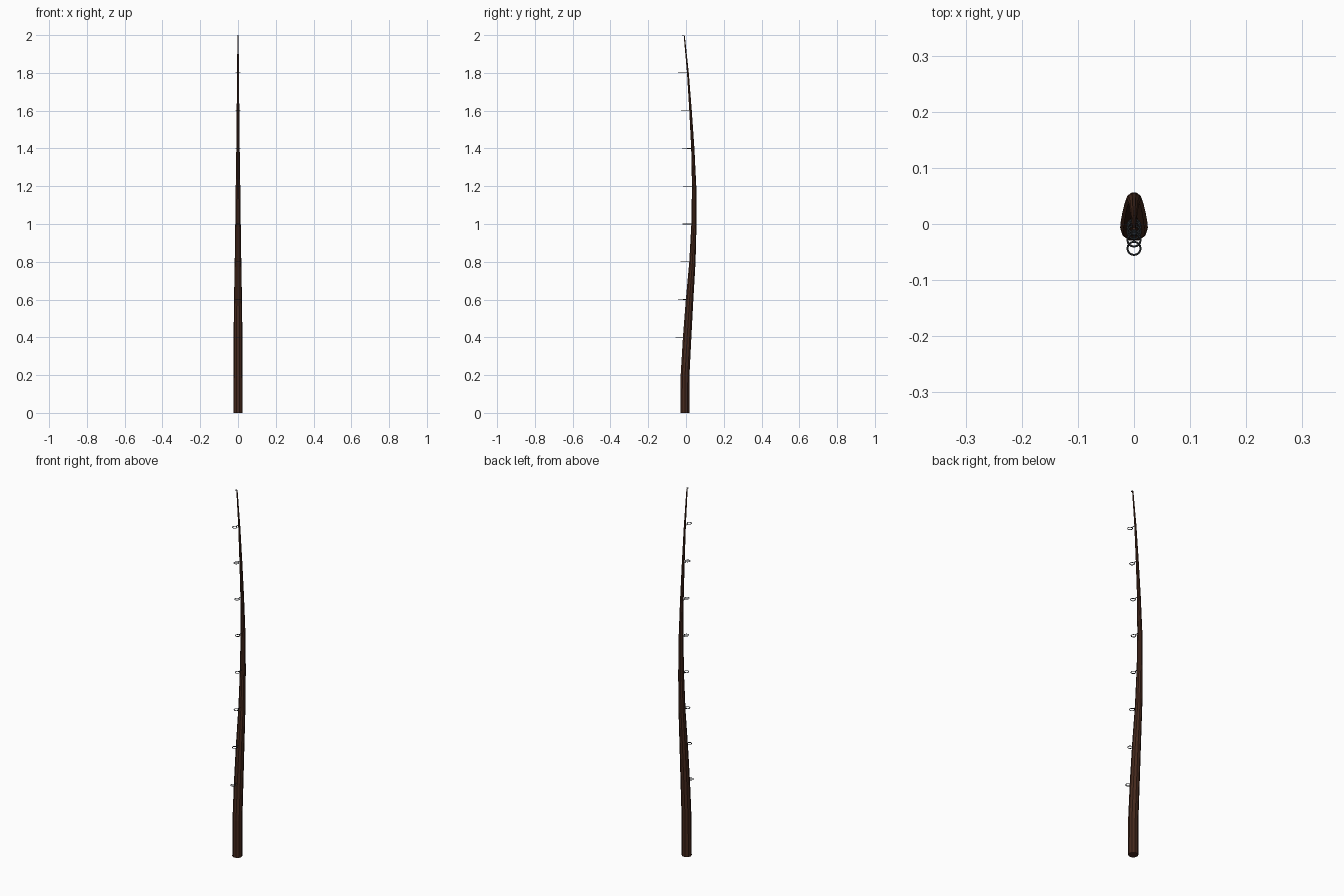
import bpy, bmesh, math
from mathutils import Vector

if "Cube" in bpy.data.objects:
    bpy.data.objects.remove(bpy.data.objects["Cube"])


def material(name, color):
    m = bpy.data.materials.new(name)
    m.diffuse_color = color
    m.use_nodes = True
    m.node_tree.nodes["Principled BSDF"].inputs["Base Color"].default_value = m.diffuse_color
    return m


wood = material("dark_wood", (0.06, 0.022, 0.012, 1))
metal = material("dark_metal", (0.03, 0.035, 0.04, 1))

# Rod stations: height, centre y, radius
STATIONS = [(0, -0.006, 0.025), (0.2, -0.005, 0.0245), (0.4, 0.006, 0.0235),
            (0.6, 0.019, 0.021), (0.8, 0.034, 0.0175), (1.0, 0.042, 0.0145),
            (1.2, 0.043, 0.012), (1.4, 0.036, 0.009), (1.6, 0.024, 0.007),
            (1.8, 0.010, 0.005), (1.995, -0.009, 0.003)]
SIDES = 10

# Tapered, gently bent rod
bm = bmesh.new()
rings = []
for z, y, r in STATIONS:
    rings.append([bm.verts.new((r * math.cos(2 * math.pi * i / SIDES),
                                y + r * math.sin(2 * math.pi * i / SIDES), z))
                  for i in range(SIDES)])
for a, b in zip(rings, rings[1:]):
    for i in range(SIDES):
        j = (i + 1) % SIDES
        bm.faces.new((a[i], a[j], b[j], b[i]))
bm.faces.new(rings[0][::-1])
bm.faces.new(rings[-1])
mesh = bpy.data.meshes.new("rod")
bm.to_mesh(mesh)
bm.free()
rod = bpy.data.objects.new("rod", mesh)
bpy.context.collection.objects.link(rod)
mesh.materials.append(wood)


def line_guide(name, z, y_back, y_ring, radius, wire):
    # Horizontal ring
    bpy.ops.mesh.primitive_torus_add(location=(0, y_ring, z), major_segments=16,
                                     minor_segments=6, major_radius=radius,
                                     minor_radius=wire)
    ring = bpy.context.object
    ring.name = name + "_ring"
    ring.data.materials.append(metal)
    # Short stem joining ring and rod
    y_front = y_ring + radius
    if y_back > y_front:
        bpy.ops.mesh.primitive_cylinder_add(vertices=6, radius=wire, depth=y_back - y_front,
                                            location=(0, (y_back + y_front) / 2, z),
                                            rotation=(math.pi / 2, 0, 0))
        stem = bpy.context.object
        stem.name = name + "_stem"
        stem.data.materials.append(metal)


# Guides at every rod joint: front-most y of each ring
FRONTS = [-0.057, -0.042, -0.028, -0.018, -0.017, -0.021, -0.028, -0.042]
for k, ((z, y, r), front) in enumerate(zip(STATIONS[2:10], FRONTS)):
    line_guide(f"guide_{k + 1}", z, y, front + 0.0135, 0.0117, 0.0018)

# Small tip guide
line_guide("tip_guide", 1.9975, -0.009, -0.015, 0.004, 0.0015)
